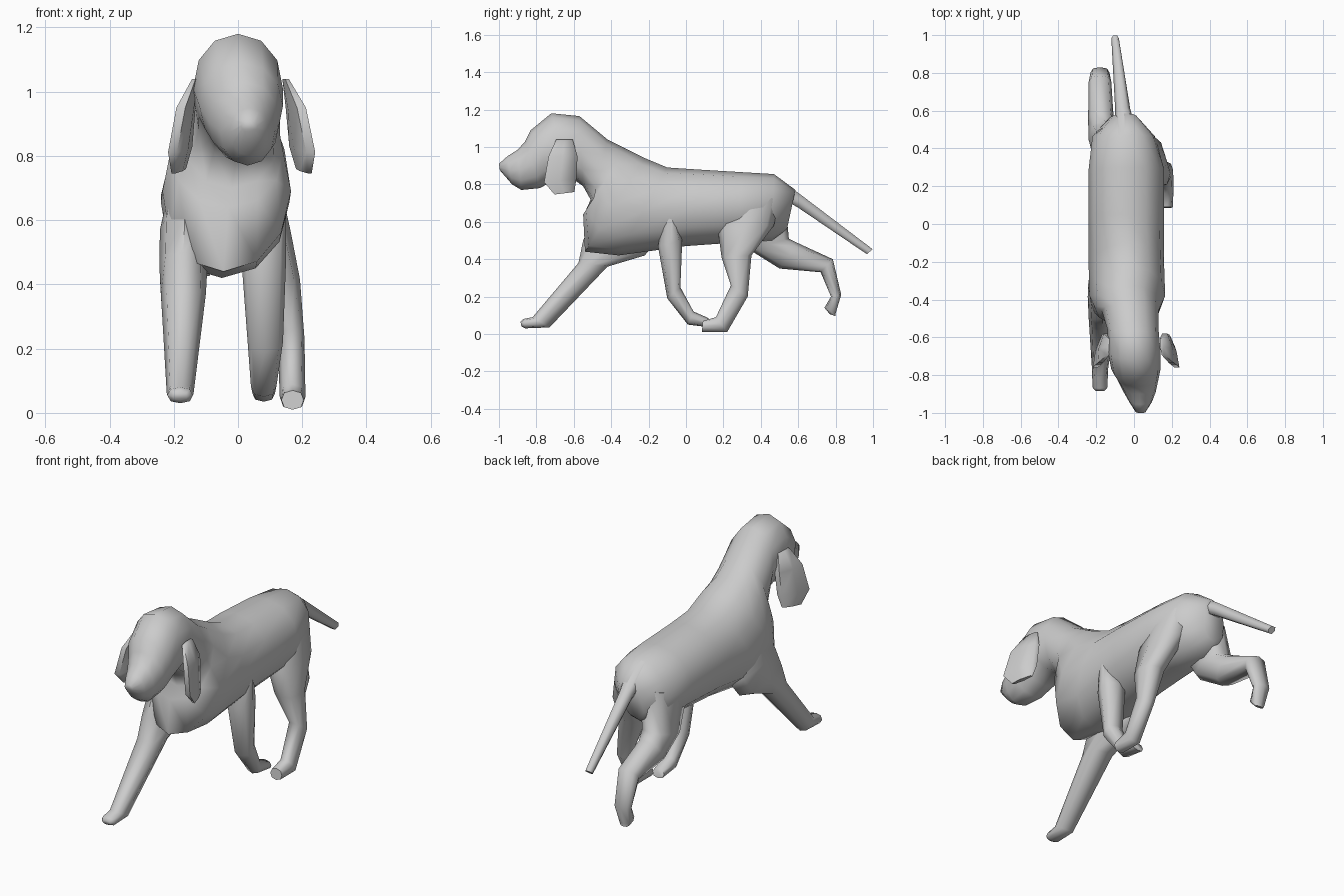
import bpy, bmesh
from math import sin, cos, pi
from mathutils import Vector


def loft(name, sections, n=8, power=0.85):
    """Skin rings: (x, half width, edge A y, z, edge B y, z [, x skew])."""
    bm = bmesh.new()
    rings = []
    for s in sections:
        x, w, ya, za, yb, zb = s[:6]
        skew = s[6] if len(s) > 6 else 0
        mid = Vector((x, (ya + yb) / 2, (za + zb) / 2))
        up = Vector((skew, (ya - yb) / 2, (za - zb) / 2))
        ring = []
        for i in range(n):
            c, d = cos(2 * pi * i / n), sin(2 * pi * i / n)
            c = (abs(c) ** power) * (1 if c > 0 else -1)
            d = (abs(d) ** power) * (1 if d > 0 else -1)
            ring.append(bm.verts.new(mid + Vector((w * c, 0, 0)) + up * d))
        rings.append(ring)
    for a, b in zip(rings, rings[1:]):
        for i in range(n):
            j = (i + 1) % n
            bm.faces.new((a[i], a[j], b[j], b[i]))
    bm.faces.new(rings[0])
    bm.faces.new(rings[-1])
    bmesh.ops.recalc_face_normals(bm, faces=bm.faces)
    me = bpy.data.meshes.new(name)
    bm.to_mesh(me)
    bm.free()
    ob = bpy.data.objects.new(name, me)
    bpy.context.collection.objects.link(ob)
    bpy.ops.object.select_all(action='DESELECT')
    ob.select_set(True)
    bpy.context.view_layer.objects.active = ob
    bpy.ops.object.shade_smooth_by_angle(angle=1.2)
    return ob


# Head, neck and torso in one skin, nose to rump (edge A is the back line)
loft("body", [
    (0.035, 0.025, -1.0, 0.91, -0.995, 0.875),
    (0.035, 0.06, -0.955, 0.95, -0.93, 0.80),
    (0.03, 0.085, -0.90, 0.985, -0.88, 0.77),
    (0.02, 0.11, -0.86, 1.03, -0.78, 0.78),
    (0.01, 0.13, -0.83, 1.09, -0.71, 0.82),
    (0.0, 0.14, -0.72, 1.18, -0.62, 0.84),
    (-0.005, 0.135, -0.57, 1.165, -0.55, 0.79),
    (-0.02, 0.15, -0.42, 1.04, -0.50, 0.70),
    (-0.035, 0.175, -0.32, 0.99, -0.55, 0.64, -0.005),
    (-0.035, 0.20, -0.22, 0.94, -0.54, 0.44, 0.01),
    (-0.04, 0.20, -0.10, 0.89, -0.36, 0.42, 0.01),
    (-0.04, 0.20, 0.05, 0.88, 0.0, 0.47),
    (-0.04, 0.20, 0.30, 0.865, 0.28, 0.49),
    (-0.055, 0.165, 0.47, 0.855, 0.46, 0.50, 0.02),
    (-0.06, 0.07, 0.585, 0.77, 0.54, 0.56, 0.02),
], n=12, power=0.95)

# Left foreleg, reaching forward, blending into the shoulder
loft("left_front_leg", [
    (-0.14, 0.07, -0.42, 0.78, -0.18, 0.66),
    (-0.165, 0.078, -0.50, 0.62, -0.14, 0.52),
    (-0.17, 0.075, -0.55, 0.50, -0.22, 0.42),
    (-0.17, 0.07, -0.575, 0.38, -0.42, 0.36),
    (-0.18, 0.042, -0.82, 0.09, -0.73, 0.035),
    (-0.18, 0.04, -0.87, 0.08, -0.86, 0.03),
    (-0.18, 0.025, -0.885, 0.065, -0.88, 0.04),
])

# Right foreleg, swung back with folded paw
loft("right_front_leg", [
    (0.10, 0.05, -0.12, 0.63, -0.05, 0.60),
    (0.08, 0.07, -0.15, 0.47, -0.02, 0.50),
    (0.085, 0.055, -0.10, 0.19, -0.03, 0.25),
    (0.08, 0.04, 0.01, 0.05, 0.04, 0.12),
    (0.08, 0.035, 0.13, 0.035, 0.12, 0.085),
])

# Right hind leg, standing under the belly, with the thigh in the rump
loft("right_hind_leg", [
    (0.05, 0.075, 0.22, 0.76, 0.50, 0.72),
    (0.085, 0.078, 0.17, 0.56, 0.47, 0.58),
    (0.125, 0.068, 0.19, 0.41, 0.35, 0.42),
    (0.165, 0.042, 0.24, 0.26, 0.33, 0.20),
    (0.17, 0.04, 0.16, 0.09, 0.22, 0.01),
    (0.17, 0.035, 0.09, 0.07, 0.085, 0.01),
])

# Left hind leg, kicked out behind
loft("left_hind_leg", [
    (-0.13, 0.09, 0.53, 0.72, 0.22, 0.66),
    (-0.16, 0.08, 0.55, 0.51, 0.34, 0.45),
    (-0.175, 0.068, 0.60, 0.485, 0.50, 0.35),
    (-0.18, 0.06, 0.785, 0.40, 0.72, 0.33),
    (-0.18, 0.05, 0.83, 0.21, 0.775, 0.20),
    (-0.18, 0.04, 0.80, 0.11, 0.74, 0.14),
    (-0.18, 0.025, 0.80, 0.095, 0.77, 0.105),
])

# Tail
loft("tail", [
    (-0.045, 0.06, 0.47, 0.855, 0.51, 0.72),
    (-0.06, 0.04, 0.62, 0.745, 0.60, 0.67),
    (-0.10, 0.02, 1.0, 0.455, 0.965, 0.425),
], n=6)

# Hanging ears, swept outward at the front edge
for side, k in (("right", 1.0), ("left", -0.9)):
    loft(side + "_ear", [
        (k * 0.148, 0.01, -0.70, 1.04, -0.60, 1.04, k * 0.005),
        (k * 0.18, 0.025, -0.745, 0.95, -0.57, 0.95, k * 0.02),
        (k * 0.20, 0.025, -0.77, 0.81, -0.575, 0.83, k * 0.03),
        (k * 0.205, 0.012, -0.71, 0.745, -0.59, 0.76, k * 0.02),
    ], n=6)
